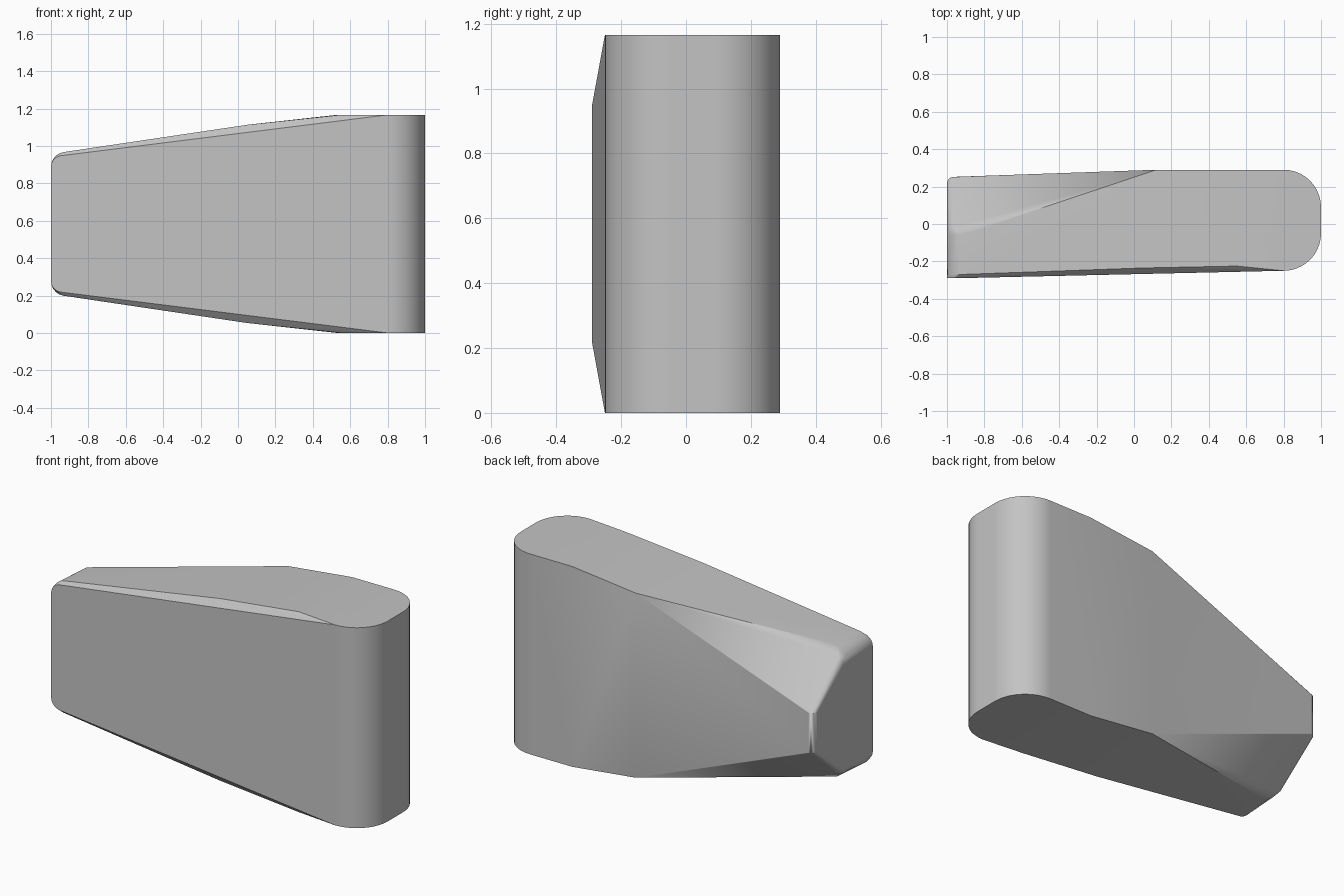
import bpy
import bmesh
from math import cos, sin, pi, radians

cube = bpy.data.objects.get("Cube")
if cube:
    bpy.data.objects.remove(cube, do_unlink=True)

MID = 0.583  # mid height, the body is symmetric above and below it


def arc(cx, cy, r, start, end, steps):
    """Points on a circular arc, angles in quarter turns."""
    angles = [(start + (end - start) * i / steps) * pi / 2 for i in range(steps + 1)]
    return [(cx + r * cos(a), cy + r * sin(a)) for a in angles]


# Upper half of the body as (x, y, height above mid)
points = []

# Rounded end: two vertical quarter-round corners
points += [(x, y, MID) for x, y in arc(0.8, 0.09, 0.2, 0, 1, 10)]
points += [(x, y, MID) for x, y in arc(0.8, -0.05, 0.2, -1, 0, 10)]

# Tapering top, with the front edge chamfered
points += [(0.53, 0.29, MID), (0.55, -0.225, MID), (0.05, -0.235, 0.53), (0.12, 0.29, 0.537)]

# Narrow end: rounded corner sections from front to back
for y, r, drop in ((-0.29, 0.06, 0.0), (-0.27, 0.08, 0.0), (-0.06, 0.07, 0.01), (-0.02, 0.055, 0.01)):
    points += [(x, y, h - drop) for x, h in arc(-1 + r, 0.305, r, 1.1, 2, 5)]
    if y == -0.06:
        points.append((-0.93, y, 0.383))

# Narrow back edge left between the two slanted facets
points += [(x, y, 0.115) for x, y in arc(-0.965, 0.217, 0.035, 1, 2, 4)]

# Mirror to both halves and wrap the body around them
bm = bmesh.new()
for x, y, h in points:
    for side in (1, -1):
        bm.verts.new((x, y, MID + side * h))
hull = bmesh.ops.convex_hull(bm, input=bm.verts[:])
loose = {v for v in bm.verts if not v.link_faces}
bmesh.ops.delete(bm, geom=list(loose), context='VERTS')
bmesh.ops.dissolve_limit(bm, angle_limit=radians(0.5), verts=bm.verts[:], edges=bm.edges[:])
bmesh.ops.recalc_face_normals(bm, faces=bm.faces[:])
mesh = bpy.data.meshes.new("tapered_body")
bm.to_mesh(mesh)
bm.free()
body = bpy.data.objects.new("tapered_body", mesh)
bpy.context.collection.objects.link(body)

# Plain grey material
grey = bpy.data.materials.new("plain_grey")
grey.use_nodes = True
colour = (0.55, 0.55, 0.55, 1)
grey.diffuse_color = colour
grey.node_tree.nodes["Principled BSDF"].inputs["Base Color"].default_value = colour
mesh.materials.append(grey)

# Smooth the roundings, keep the facet edges crisp
bpy.context.view_layer.objects.active = body
body.select_set(True)
bpy.ops.object.shade_smooth_by_angle(angle=radians(30))
weighted = body.modifiers.new("weighted_normals", 'WEIGHTED_NORMAL')
weighted.keep_sharp = True
